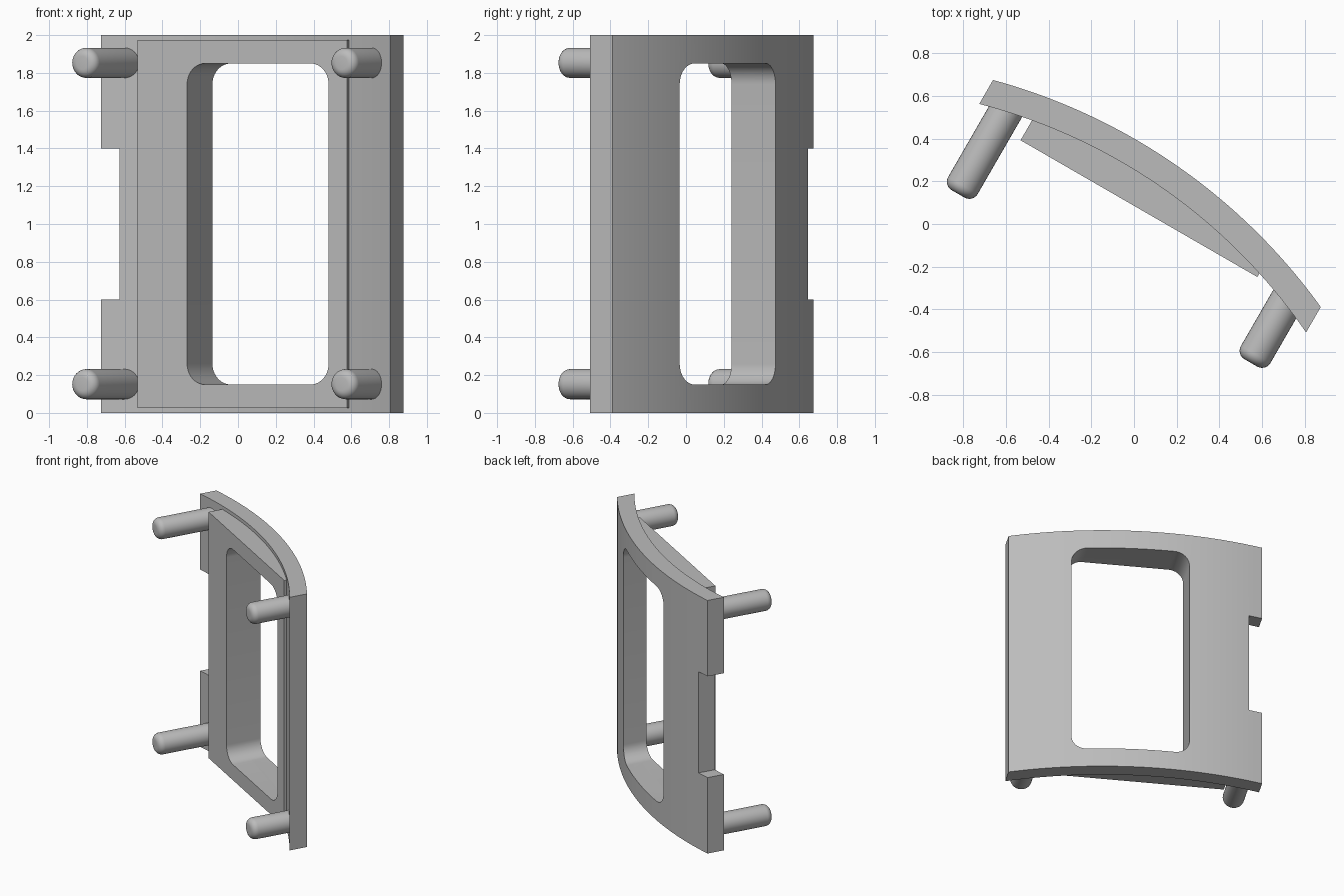
import bpy, bmesh, math

cube = bpy.data.objects.get("Cube")
if cube:
    bpy.data.objects.remove(cube, do_unlink=True)

# Parts are laid out in a frame with x along the plate, then turned about z
TURN = math.radians(-30)
ARC_X, ARC_Y = -0.195, -2.453      # centre of the plate's curve
R_OUT, R_IN = 2.8, 2.675

grey = bpy.data.materials.new("plain_grey")
grey.use_nodes = True
grey.diffuse_color = (0.5, 0.5, 0.5, 1)
grey.node_tree.nodes["Principled BSDF"].inputs["Base Color"].default_value = (0.5, 0.5, 0.5, 1)


def arc(radius, x0, x1, steps=40):
    """Points on the plate's curve between two x positions."""
    pts = []
    for i in range(steps + 1):
        x = x0 + (x1 - x0) * i / steps
        pts.append((x, ARC_Y + math.sqrt(radius ** 2 - (x - ARC_X) ** 2)))
    return pts


def prism(name, points, offset):
    """Closed solid from a 3D outline swept along an offset."""
    bm = bmesh.new()
    face = bm.faces.new([bm.verts.new(p) for p in points])
    swept = bmesh.ops.extrude_face_region(bm, geom=[face])["geom"]
    bmesh.ops.translate(bm, vec=offset, verts=[v for v in swept if isinstance(v, bmesh.types.BMVert)])
    bmesh.ops.recalc_face_normals(bm, faces=bm.faces)
    return finish(name, bm)


def finish(name, bm):
    mesh = bpy.data.meshes.new(name)
    bm.to_mesh(mesh)
    bm.free()
    mesh.materials.append(grey)
    obj = bpy.data.objects.new(name, mesh)
    obj.rotation_euler.z = TURN
    bpy.context.collection.objects.link(obj)
    return obj


def activate(obj):
    bpy.ops.object.select_all(action="DESELECT")
    obj.select_set(True)
    bpy.context.view_layer.objects.active = obj


def cut(obj, cutter):
    activate(obj)
    mod = obj.modifiers.new("cut", "BOOLEAN")
    mod.operation = "DIFFERENCE"
    mod.solver = "EXACT"
    mod.object = cutter
    bpy.ops.object.modifier_apply(modifier=mod.name)


def smooth(obj, degrees=25):
    activate(obj)
    bpy.ops.object.shade_smooth_by_angle(angle=math.radians(degrees))


def rounded_rect(x0, x1, z0, z1, r, y, steps=10):
    """Rounded rectangle outline standing in the xz plane."""
    corners = [(x1 - r, z1 - r), (x0 + r, z1 - r), (x0 + r, z0 + r), (x1 - r, z0 + r)]
    pts = []
    for q, (cx, cz) in enumerate(corners):
        for i in range(steps + 1):
            a = math.pi / 2 * (q + i / steps)
            pts.append((cx + r * math.cos(a), y, cz + r * math.sin(a)))
    return pts


# Curved outer plate
outline = arc(R_OUT, -0.91, 0.953) + arc(R_IN, 0.953, -0.91)
plate = prism("curved_plate", [(x, y, 0) for x, y in outline], (0, 0, 2))

# Flat-fronted panel seated in the hollow of the plate
outline = [(-0.657, 0.074), (0.625, 0.074)] + arc(R_IN + 0.006, 0.625, -0.657)
panel = prism("inner_panel", [(x, y, 0.027) for x, y in outline], (0, 0, 1.946))

# Window through both, and the notch in the plate's side edge
window = prism("window_cutter", rounded_rect(-0.354, 0.511, 0.15, 1.85, 0.11, -0.5), (0, 1.5, 0))
notch = prism("notch_cutter",
              [(-1.2, -0.5, 0.6), (-0.81, -0.5, 0.6), (-0.81, -0.5, 1.4), (-1.2, -0.5, 1.4)],
              (0, 1.5, 0))
for part in (plate, panel):
    cut(part, window)
cut(plate, notch)
for cutter in (window, notch):
    bpy.data.objects.remove(cutter, do_unlink=True)
smooth(plate)
smooth(panel)


def pin(name, x, z, y_base, y_tip=-0.29, r=0.08, fillet=0.045, sides=32):
    """Round peg pointing forward with a filleted tip."""
    profile = [(r, y_base)]
    for i in range(7):
        a = math.pi / 2 * i / 6
        profile.append((r - fillet + fillet * math.cos(a), y_tip + fillet - fillet * math.sin(a)))
    bm = bmesh.new()
    rings = []
    for radius, y in profile:
        rings.append([bm.verts.new((x + radius * math.cos(math.tau * k / sides), y,
                                    z + radius * math.sin(math.tau * k / sides)))
                      for k in range(sides)])
    for a, b in zip(rings, rings[1:]):
        for k in range(sides):
            n = (k + 1) % sides
            bm.faces.new((a[k], a[n], b[n], b[k]))
    bm.faces.new(rings[0])
    bm.faces.new(rings[-1])
    bmesh.ops.recalc_face_normals(bm, faces=bm.faces)
    smooth(finish(name, bm), 40)


# Four mounting pins
for side, x, y_base in (("right", -0.785, 0.2), ("left", 0.8, 0.075)):
    for level, z in (("lower", 0.152), ("upper", 1.853)):
        pin(f"{level}_{side}_pin", x, z, y_base)
